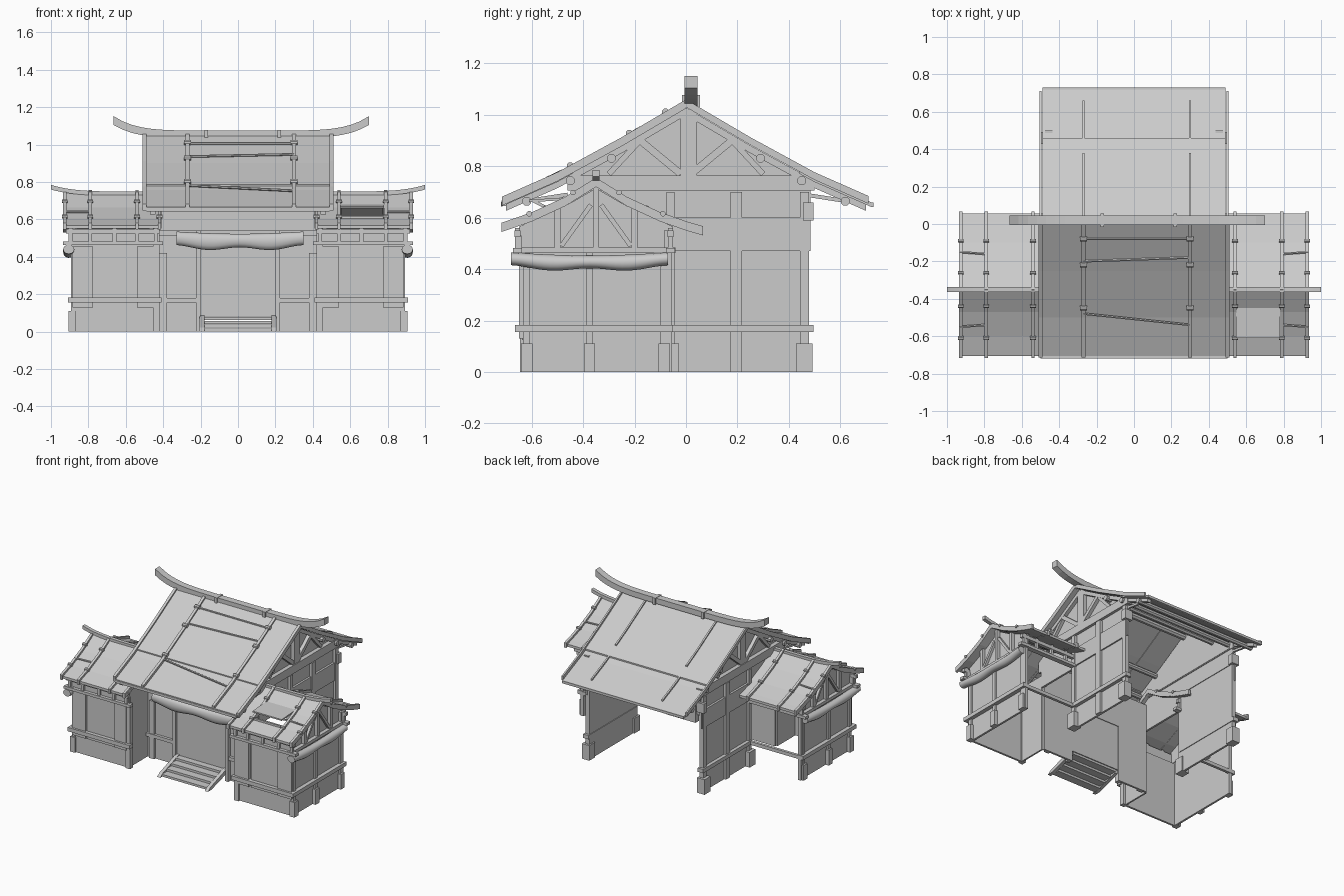
import bpy, bmesh, math
from mathutils import Vector

cube = bpy.data.objects.get("Cube")
if cube:
    bpy.data.objects.remove(cube, do_unlink=True)

GREY = (0.6, 0.6, 0.6, 1)
mat = bpy.data.materials.new("plain_grey")
mat.use_nodes = True
mat.diffuse_color = GREY
mat.node_tree.nodes["Principled BSDF"].inputs["Base Color"].default_value = GREY


def finish(name, bm):
    bmesh.ops.recalc_face_normals(bm, faces=bm.faces)
    me = bpy.data.meshes.new(name)
    bm.to_mesh(me)
    bm.free()
    me.materials.append(mat)
    ob = bpy.data.objects.new(name, me)
    bpy.context.collection.objects.link(ob)
    return ob


def loft(name, rings):
    """Skin a row of closed rings and cap both ends."""
    bm = bmesh.new()
    rows = [[bm.verts.new(p) for p in ring] for ring in rings]
    n = len(rows[0])
    for a, b in zip(rows, rows[1:]):
        for i in range(n):
            j = (i + 1) % n
            bm.faces.new((a[i], a[j], b[j], b[i]))
    bm.faces.new(rows[0])
    bm.faces.new(rows[-1])
    return finish(name, bm)


def box(name, x, y, z, s=1):
    ring = lambda zz: [(s * x[i], y[j], zz) for i, j in ((0, 0), (1, 0), (1, 1), (0, 1))]
    return loft(name, [ring(z[0]), ring(z[1])])


def beam(name, p, q, w, sides=4):
    p, q = Vector(p), Vector(q)
    rot = (q - p).to_track_quat("Z", "Y")
    k = w / 2 / math.cos(math.pi / sides)
    ring = [rot @ Vector((k * math.cos(a), k * math.sin(a), 0))
            for a in (math.tau * (i + 0.5) / sides for i in range(sides))]
    return loft(name, [[p + v for v in ring], [q + v for v in ring]])


def height(prof, d):
    for (a, za), (b, zb) in zip(prof, prof[1:]):
        if d <= b:
            return za + (zb - za) * (d - a) / (b - a)
    return prof[-1][1]


def slope(name, prof, y0, side, d0, d1, x, s=1, t=0.018, lift=0.0):
    """Sheet that follows a roof profile from distance d0 to d1."""
    ds = [d0] + [d for d, _ in prof if d0 < d < d1] + [d1]
    rings = []
    for d in ds:
        yy, z = y0 + side * d, height(prof, d) + lift
        rings.append([(s * x[0], yy, z), (s * x[1], yy, z),
                      (s * x[1], yy, z - t), (s * x[0], yy, z - t)])
    return loft(name, rings)


def cloth(name, p, q, h, depth, out):
    """Hanging bulged awning with a scalloped lower edge."""
    p, q, out = Vector(p), Vector(q), Vector(out)
    rings = []
    for i in range(25):
        u = i / 24
        c = p.lerp(q, u) + Vector((0, 0, -0.012 * math.sin(math.pi * u)))
        hh = h * (0.9 + 0.1 * math.cos(math.tau * u * 2 + math.pi))
        rings.append([c + out * depth * math.cos(a) + Vector((0, 0, hh * (math.sin(a) - 1) / 2))
                      for a in (math.tau * k / 12 for k in range(12))])
    ob = loft(name, rings)
    for f in ob.data.polygons:
        f.use_smooth = len(f.vertices) == 4


def ridge(name, x0, x1, y, z, h, curl):
    """Ridge beam; curl(u) gives the extra height along its length."""
    rings = []
    for i in range(29):
        u = i / 28
        x, c = x0 + (x1 - x0) * u, curl(u)
        zb, zt = z + c, z + h + 1.1 * c
        rings.append([(x, y[0], zb), (x, y[1], zb), (x, y[1], zt), (x, y[0], zt)])
    loft(name, rings)


MAIN = [(0, 1.04), (0.25, 0.893), (0.5, 0.757), (0.72, 0.66)]
WING = [(0, 0.74), (0.12, 0.665), (0.25, 0.605), (0.36, 0.567), (0.42, 0.55)]
WY = -0.35

# Main roof sheets, battens and their ties
slope("main_roof_front_upper", MAIN, 0, -1, 0, 0.46, (-0.5, 0.5), lift=0.008)
slope("main_roof_front_lower", MAIN, 0, -1, 0.44, 0.72, (-0.49, 0.49))
slope("main_roof_back_upper", MAIN, 0, 1, 0, 0.46, (-0.49, 0.49), lift=0.01)
slope("main_roof_back_lower", MAIN, 0, 1, 0.44, 0.73, (-0.49, 0.49))
for x in (-0.5, -0.27, 0.3, 0.5):
    slope("front_batten", MAIN, 0, -1, 0, 0.715, (x - 0.01, x + 0.01), t=0.035, lift=0.02)
    slope("back_batten", MAIN, 0, 1, 0, 0.38 if abs(x) < 0.4 else 0.71,
          (x - 0.006, x + 0.006), t=0.03, lift=0.02)
for x in (-0.27, 0.3):
    slope("back_lower_batten", MAIN, 0, 1, 0.46, 0.66, (x - 0.006, x + 0.006), lift=0.012)
    for d in (0.08, 0.22, 0.45):
        z = height(MAIN, d) + 0.018
        beam("batten_tie", (x - 0.018, -d, z), (x + 0.018, -d, z), 0.026, 8)
for d0, d1 in ((0.08, 0.08), (0.2, 0.18), (0.48, 0.54)):
    beam("roof_pole", (-0.27, -d0, height(MAIN, d0) + 0.014),
         (0.3, -d1, height(MAIN, d1) + 0.014), 0.012, 6)
beam("main_eave_rail", (-0.5, -0.708, 0.656), (0.5, -0.708, 0.656), 0.02)
ridge("main_ridge", -0.665, 0.7, (-0.005, 0.045), 1.035, 0.04,
      lambda u: 0.07 * abs(2 * u - 1) ** 6)
for x in (-0.17, 0.22):
    box("ridge_clamp", (x - 0.01, x + 0.01), (-0.015, 0.055), (1.03, 1.078))

# Purlins under the main roof
for d in (0.29, 0.45, 0.62):
    for side in (-1, 1):
        z = height(MAIN, d) - 0.04
        beam("purlin", (-0.49, side * d, z), (0.49, side * d, z), 0.034, 8)
beam("ridge_purlin", (-0.43, 0, 1.0), (0.43, 0, 1.0), 0.04, 8)

# Front wall, doorway and steps
FY = -0.41
box("door_panel", (-0.2, 0.2), (FY - 0.01, FY + 0.01), (0.08, 0.54))
box("upper_front_wall", (-0.44, 0.44), (FY, FY + 0.015), (0.41, 0.66))
box("front_head_beam", (-0.44, 0.44), (FY - 0.015, FY), (0.515, 0.54))
cloth("door_awning", (-0.33, -0.5, 0.535), (0.35, -0.5, 0.535), 0.09, 0.025, (0, 1, 0))
for i in range(4):
    box("step", (-0.18, 0.18), (-0.62 + i * 0.052, -0.56 + i * 0.052),
        (i * 0.02 + 0.002, i * 0.02 + 0.018))
for s in (-1, 1):
    box("front_wall", (0.2, 0.44), (FY, FY + 0.015), (0, 0.42), s)
    box("front_wall_rail", (0.2, 0.44), (FY - 0.02, FY), (0.155, 0.18), s)
    box("door_post", (0.2, 0.225), (FY - 0.025, FY + 0.01), (0, 0.54), s)
    box("front_wall_post", (0.38, 0.42), (FY - 0.015, FY), (0, 0.42), s)
    beam("awning_bracket", (s * 0.3, FY, 0.5), (s * 0.3, -0.5, 0.52), 0.018)
    loft("stair_cheek", [[(s * x, -0.64, 0), (s * x, -0.6, 0), (s * x, FY, 0.055),
                          (s * x, FY, 0.09), (s * x, -0.61, 0.022)] for x in (0.18, 0.205)])

for s in (-1, 1):
    # Main side wall
    box("main_side_wall", (0.445, 0.46), (-0.06, 0.475), (0, 0.60), s)
    box("upper_side_wall", (0.44, 0.455), (-0.44, 0.485), (0.59, 0.72), s)
    box("wall_over_wing", (0.44, 0.455), (-0.41, -0.06), (0.47, 0.59), s)
    box("upper_wall_board", (0.46, 0.47), (-0.06, 0.485), (0.47, 0.60), s)
    box("side_wall_rail", (0.44, 0.485), (-0.06, 0.495), (0.155, 0.183), s)
    for y, w in ((-0.06, 0.03), (0.195, 0.045), (0.46, 0.035)):
        box("side_wall_post", (0.445, 0.475), (y - w / 2, y + w / 2), (0, 0.70), s)
    for y in (-0.06, 0.46):
        box("post_foot", (0.435, 0.495), (y - 0.033, y + 0.033), (0, 0.11), s)
    box("back_corner_block", (0.43, 0.49), (0.455, 0.495), (0.59, 0.66), s)

    # Main gable with its truss
    gable = [(d * k, height(MAIN, d) - 0.02) for k, d in
             ((-1, 0.46), (-1, 0.25), (1, 0), (1, 0.25), (1, 0.46))]
    loft("main_gable_panel", [[(s * x, y, z) for y, z in gable + [(0.46, 0.71), (-0.46, 0.71)]]
                              for x in (0.432, 0.444)])
    box("tie_beam", (0.435, 0.475), (-0.46, 0.5), (0.705, 0.765), s)
    box("king_post", (0.44, 0.47), (-0.022, 0.042), (0.765, 1.02), s)
    for k in (-1, 1):
        beam("truss_strut", (s * 0.455, k * 0.02, 0.77), (s * 0.455, k * 0.19, 0.91), 0.028)
        beam("truss_brace", (s * 0.455, k * 0.3, 0.77), (s * 0.455, k * 0.17, 0.91), 0.022)
        slope("truss_rafter", MAIN, 0, k, 0, 0.7, (0.44, 0.47), s, 0.03, -0.012)
        beam("eave_strut", (s * 0.45, k * 0.46, 0.69), (s * 0.45, k * 0.62, 0.665), 0.015)

    # Wing walls: front and outer side, open at the back
    box("wing_front_wall", (0.44, 0.89), (-0.63, -0.615), (0, 0.47), s)
    box("wing_outer_wall", (0.865, 0.88), (-0.63, -0.06), (0, 0.47), s)
    box("wing_inner_return", (0.44, 0.452), (-0.62, FY), (0, 0.56), s)
    box("wing_front_panel", (0.55, 0.77), (-0.638, -0.63), (0.125, 0.445), s)
    box("wing_front_rail", (0.41, 0.905), (-0.665, -0.625), (0.155, 0.183), s)
    box("wing_side_rail", (0.87, 0.91), (-0.665, -0.05), (0.155, 0.183), s)
    box("wing_back_sill", (0.46, 0.88), (-0.07, -0.05), (0.155, 0.18), s)
    for x0, x1 in ((0.45, 0.54), (0.775, 0.885)):
        box("wing_front_board", (x0, x1), (-0.65, -0.63), (0.13, 0.455), s)
    for y in (-0.62, -0.375, -0.085):
        box("wing_side_post", (0.87, 0.893), (y - 0.014, y + 0.014), (0, 0.47), s)
        box("wing_post_foot", (0.865, 0.905), (y - 0.022, y + 0.022), (0, 0.11), s)
    box("wing_inner_post", (0.42, 0.455), (-0.645, -0.61), (0, 0.47), s)
    box("wing_back_post", (0.865, 0.89), (-0.085, -0.055), (0, 0.55), s)
    box("wing_front_frieze", (0.42, 0.9), (-0.65, -0.64), (0.475, 0.53), s)
    for y in (-0.655, -0.06):
        box("wing_eave_beam", (0.4, 0.935), (y - 0.018, y + 0.018), (0.462, 0.482), s)
        box("wing_plate", (0.42, 0.92), (y - 0.012, y + 0.012), (0.525, 0.55), s)
        for x in (0.44, 0.54, 0.66, 0.79, 0.895):
            box("eave_stub", (x - 0.01, x + 0.01), (y - 0.01, y + 0.01), (0.48, 0.56), s)
    cloth("wing_awning", (s * 0.905, -0.68, 0.465), (s * 0.905, -0.07, 0.465),
          0.062, 0.03, (s, 0, 0))

    # Wing gable truss
    loft("wing_gable_panel", [[(s * x, WY - 0.3, 0.48), (s * x, WY - 0.3, 0.565),
                               (s * x, WY - 0.12, 0.645), (s * x, WY, 0.715),
                               (s * x, WY + 0.12, 0.645), (s * x, WY + 0.3, 0.565),
                               (s * x, WY + 0.3, 0.48)] for x in (0.862, 0.872)])
    box("wing_tie_beam", (0.865, 0.9), (-0.665, -0.04), (0.462, 0.484), s)
    for d in (-0.15, 0, 0.15):
        box("wing_truss_post", (0.872, 0.895), (WY + d - 0.012, WY + d + 0.012),
            (0.48, height(WING, abs(d)) - 0.01), s)
    for k in (-1, 1):
        beam("wing_truss_brace", (s * 0.884, WY + k * 0.135, 0.49),
             (s * 0.884, WY + k * 0.02, 0.65), 0.018)

    # Wing roof, with an open hatch in one front slope
    for side, end in ((-1, 0.355), (1, 0.405)):
        slope("wing_roof_inner", WING, WY, side, 0, end, (0.41, 0.54), s)
        slope("wing_roof_outer", WING, WY, side, 0, end, (0.785, 0.93), s)
        gaps = ((0, 0.1), (0.25, end)) if (s, side) == (1, -1) else ((0, end),)
        for a, b in gaps:
            slope("wing_roof_middle", WING, WY, side, a, b, (0.54, 0.785), s)
        for x in (0.42, 0.54, 0.79, 0.927):
            slope("wing_batten", WING, WY, side, 0, end + 0.012,
                  (x - 0.009, x + 0.009), s, 0.036, 0.016)
            for d in (0.09, 0.26):
                z = height(WING, d) + 0.014
                beam("wing_batten_tie", (s * x - 0.015, WY + side * d, z),
                     (s * x + 0.015, WY + side * d, z), 0.02, 8)
        z = height(WING, 0.2) + 0.012
        beam("wing_roof_pole", (s * 0.79, WY + side * 0.19, z),
             (s * 0.93, WY + side * 0.2, z), 0.012, 6)
    ridge("wing_ridge", s * 0.44, s * 1.0, (WY - 0.013, WY + 0.013), 0.727, 0.022,
          lambda u: 0.033 * u ** 5)

# Propped hatch flap with its underside boards
beam("hatch_rail", (0.54, WY - 0.25, 0.612), (0.785, WY - 0.25, 0.612), 0.014)
loft("hatch_flap", [[(x, -0.61, 0.67), (x, -0.45, 0.68), (x, -0.45, 0.67), (x, -0.61, 0.66)]
                    for x in (0.545, 0.78)])
loft("hatch_underside", [[(x, -0.6, 0.662), (x, -0.5, 0.61), (x, -0.49, 0.615), (x, -0.58, 0.666)]
                         for x in (0.55, 0.775)])
